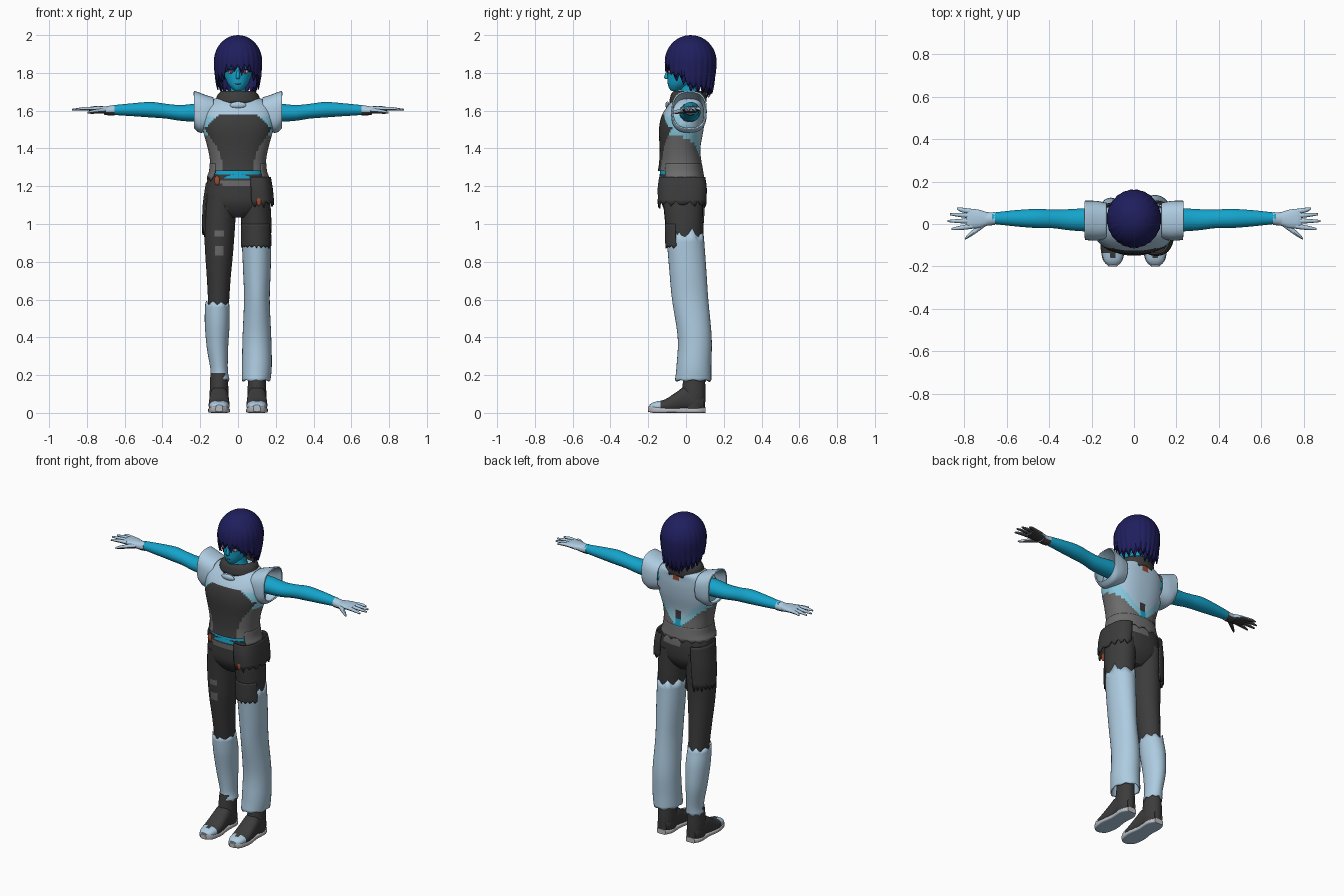
import bpy, bmesh, math, random
from mathutils import Vector

random.seed(4)
if "Cube" in bpy.data.objects:
    bpy.data.objects.remove(bpy.data.objects["Cube"])

PALETTE = {
    "skin_teal": (.007, .37, .6), "pale_blue": (.42, .6, .75), "charcoal": (.045, .045, .045),
    "mid_grey": (.15, .15, .15), "hair_indigo": (.014, .013, .11), "sole_grey": (.5, .5, .52),
    "rust": (.33, .07, .03), "light_cyan": (.25, .6, .75), "eye_red": (.25, .02, .08),
}
MATS = {}
for label, rgb in PALETTE.items():
    m = MATS[label] = bpy.data.materials.new(label)
    m.diffuse_color = (*rgb, 1)
    m.use_nodes = True
    m.node_tree.nodes["Principled BSDF"].inputs["Base Color"].default_value = (*rgb, 1)
parts = []


def finish(name, bm, colour, thick=0):
    """Turn a bmesh into an object; colour is a name or a rule(centre, normal)."""
    bmesh.ops.recalc_face_normals(bm, faces=bm.faces)
    mesh = bpy.data.meshes.new(name)
    slots = []
    for f in bm.faces:
        c = colour(f.calc_center_median(), f.normal) if callable(colour) else colour
        if c not in slots:
            slots.append(c)
            mesh.materials.append(MATS[c])
        f.material_index = slots.index(c)
    bm.to_mesh(mesh)
    bm.free()
    ob = bpy.data.objects.new(name, mesh)
    bpy.context.collection.objects.link(ob)
    if thick:
        mod = ob.modifiers.new("thickness", "SOLIDIFY")
        mod.thickness = thick
    parts.append(ob)
    return ob


def spline(rows, steps):
    """Catmull-Rom interpolation through section rows."""
    pts = [Vector(r) for r in rows]
    out = []
    for i in range(len(pts) - 1):
        a, b, c, d = pts[max(i - 1, 0)], pts[i], pts[i + 1], pts[min(i + 2, len(pts) - 1)]
        for k in range(steps):
            t = k / steps
            out.append(b + (c - a) * t / 2 + (a - b * 2.5 + c * 2 - d / 2) * t * t
                       + (b * 1.5 - a / 2 - c * 1.5 + d / 2) * t ** 3)
    return out + [pts[-1]]


def loft(name, axis, rows, colour, n=32, p=2, steps=5, thick=0, jag=0, jag_top=0, arc=None):
    """Rows are (t, u, v, radius_u, radius_v) along the axis; jag makes ragged ends."""
    bm = bmesh.new()
    rings = []
    secs = spline(rows, steps)
    a0, a1 = arc or (0, math.tau)
    count = n + 1 if arc else n
    for i, (t, u, v, ru, rv) in enumerate(secs):
        ring = []
        for k in range(count):
            a = a0 + (a1 - a0) * k / n
            c, s = math.cos(a), math.sin(a)
            pu = u + ru * math.copysign(abs(c) ** (2 / p), c)
            pv = v + rv * math.copysign(abs(s) ** (2 / p), s)
            tooth = (0, .5, 1, .4)[k % 4] * random.uniform(.4, 1)
            tt = t - jag * tooth if i == len(secs) - 1 else t + jag_top * tooth if i == 0 else t
            ring.append(bm.verts.new({"x": (tt, pu, pv), "y": (pu, tt, pv), "z": (pu, pv, tt)}[axis]))
        rings.append(ring)
    for r, q in zip(rings, rings[1:]):
        for k in range(n):
            j = (k + 1) % count
            bm.faces.new((r[k], r[j], q[j], q[k]))
    if not thick:
        bm.faces.new(rings[0])
        bm.faces.new(rings[-1])
    return finish(name, bm, colour, thick)


def ball(name, centre, size, colour):
    bm = bmesh.new()
    bmesh.ops.create_uvsphere(bm, u_segments=14, v_segments=8, radius=1)
    for v in bm.verts:
        v.co = Vector(c + a * b for c, a, b in zip(centre, v.co, size))
    return finish(name, bm, colour)


# Torso: dark front panel, pale yoke, grey flanks, torn back
def torso_colour(c, nrm):
    x, y, z = abs(c.x), c.y, c.z
    if y < -.03:
        panel = .085 + .09 * min(1, max(0, (z - 1.33) / .17)) ** 1.5
        if x < panel and z < 1.575 - max(0, x - .1) * .9:
            return "charcoal"
        if z > 1.57:
            return "pale_blue"
        return "light_cyan" if z > 1.47 else "mid_grey"
    if y > .03 and x < .025 and z < 1.42:
        return "skin_teal" if z < 1.36 else "charcoal"
    if y > .03 and x < .02 and z > 1.61:
        return "rust"
    if z > 1.35 + x * .95:
        return "pale_blue"
    return "light_cyan" if z > 1.31 + x * .85 else "mid_grey"


loft("torso", "z", [(1.675, 0, .02, .09, .065), (1.655, 0, .015, .14, .085), (1.62, 0, 0, .18, .1),
                    (1.57, 0, -.015, .188, .115), (1.5, 0, -.025, .186, .118), (1.4, 0, -.032, .16, .108),
                    (1.33, 0, -.03, .148, .112), (1.28, 0, -.03, .15, .119)],
     torso_colour, n=72, p=2.3, steps=6)
loft("back_hem", "z", [(1.32, 0, -.03, .15, .114), (1.28, 0, -.03, .154, .121), (1.25, 0, -.028, .165, .124)],
     "mid_grey", n=48, p=2.3, thick=.006, jag=.03, arc=(-.22 * math.pi, 1.22 * math.pi))
loft("waist", "z", [(1.3, 0, -.03, .14, .105), (1.24, 0, -.03, .145, .112)], "skin_teal", p=2.3)
loft("collar", "z", [(1.705, 0, .02, .085, .085), (1.685, 0, .015, .108, .095), (1.65, 0, .01, .12, .098)],
     "charcoal", thick=.01, jag=.02)
ball("chest_clasp", (0, -.098, 1.63), (.045, .012, .018), "pale_blue")


# Trousers with worn patches
def hip_colour(c, nrm):
    x, z = c.x, c.z
    if c.y < -.03 and (1.205 < z < 1.235 and abs(x) < .09 or -.12 < x < -.05 and 1.06 < z < 1.09):
        return "mid_grey"
    if c.y > .03 and -.02 < x < .1 and 1.2 < z < 1.24:
        return "mid_grey"
    return "charcoal"


def thigh_colour(c, nrm):
    worn = c.y < 0 and abs(c.x + .1) < .022 and (.83 < c.z < .88 or .94 < c.z < .97)
    return "mid_grey" if worn else "charcoal"


loft("hips", "z", [(1.262, 0, -.025, .158, .114), (1.2, 0, -.02, .166, .116), (1.12, 0, -.02, .168, .112),
                   (1.07, 0, -.02, .13, .09), (1.035, 0, -.02, .05, .06)], hip_colour, n=56, p=2.4)
loft("right_thigh", "z", [(1.16, -.088, -.018, .08, .108), (1, -.097, -.015, .082, .095),
                          (.85, -.1, -.01, .074, .085), (.7, -.102, .005, .062, .075),
                          (.54, -.103, .022, .053, .066)], thigh_colour, n=40, steps=9)
loft("right_calf", "z", [(.57, -.11, .022, .064, .076), (.48, -.11, .036, .066, .082),
                         (.35, -.109, .05, .057, .074), (.23, -.1, .052, .046, .06),
                         (.18, -.097, .048, .051, .06)], "pale_blue", thick=.005, jag=.02, jag_top=.04)
loft("left_thigh", "z", [(1.16, .088, -.018, .08, .108), (1, .097, -.01, .08, .098),
                         (.84, .098, -.005, .072, .088)], "charcoal")
loft("left_trouser_leg", "z", [(.93, .098, -.004, .079, .099), (.75, .1, .01, .073, .098),
                               (.6, .1, .022, .068, .096), (.4, .1, .046, .076, .09),
                               (.25, .1, .042, .079, .092), (.175, .096, .038, .076, .096)],
     "pale_blue", thick=.006, jag=.014, jag_top=.05)
# Dark cloth hanging over the top of the loose trouser leg, longer at the front
loft("left_thigh_front", "z", [(1, .097, -.012, .082, .1), (.92, .098, -.008, .083, .103),
                               (.885, .098, -.006, .083, .103)], "charcoal", thick=.005, jag=.015,
     arc=(-.95 * math.pi, -.15 * math.pi))

# Ragged hip pockets
loft("left_hip_pocket", "z", [(1.25, .098, -.02, .076, .122), (1.19, .104, -.02, .08, .13),
                              (1.12, .108, -.02, .083, .128)], "charcoal", thick=.008, jag=.04,
     p=2.5, arc=(-.62 * math.pi, .5 * math.pi))
loft("right_hip_flap", "z", [(1.22, -.1, 0, .07, .1), (1.1, -.104, 0, .083, .1), (.98, -.108, 0, .082, .092)],
     "charcoal", thick=.008, jag=.05, arc=(.5 * math.pi, 1.2 * math.pi))
for label, x, z, w in (("left_rust_tear", .11, 1.12, .014), ("right_rust_tear", -.11, 1.23, .016)):
    ball(label, (x, -.143 if x > 0 else -.118, z), (w, .008, .025), "rust")


# Boots, arms and gloved hands, one of each per side
def foot_colour(c, nrm):
    return "pale_blue" if c.y < -.135 and abs(nrm.z) < .98 else "charcoal"


def sole_colour(c, nrm):
    return "pale_blue" if nrm.z < -.8 else "sole_grey"


def glove_colour(c, nrm):
    return "charcoal" if nrm.z < -.25 else "pale_blue"


for side, s in (("left", 1), ("right", -1)):
    fx = .1 * s
    loft(side + "_boot_shaft", "z", [(.21, fx, .045, .045, .055), (.15, fx, .042, .048, .06),
                                     (.09, fx, .04, .05, .063), (.02, fx, .04, .046, .06)], "charcoal")
    loft(side + "_boot_foot", "y", [(-.194, fx, .028, .022, .014), (-.17, fx, .033, .043, .024),
                                    (-.11, fx, .038, .055, .034), (-.05, fx, .058, .053, .053),
                                    (0, fx, .075, .05, .064), (.06, fx, .06, .047, .05),
                                    (.096, fx, .05, .03, .035)], foot_colour, p=2.4)
    loft(side + "_boot_sole", "y", [(-.2, fx, .02, .018, .014), (-.17, fx, .017, .046, .017),
                                    (-.1, fx, .013, .058, .013), (-.02, fx, .013, .048, .013),
                                    (.06, fx, .013, .05, .013), (.102, fx, .015, .03, .015)], sole_colour, p=5)
    loft(side + "_arm", "x", [(.12 * s, .02, 1.59, .055, .05), (.2 * s, .02, 1.59, .056, .05),
                              (.3 * s, .02, 1.588, .05, .042), (.38 * s, .024, 1.597, .044, .039),
                              (.46 * s, .026, 1.605, .045, .041), (.56 * s, .027, 1.605, .038, .034),
                              (.67 * s, .027, 1.603, .026, .025)], "skin_teal")
    loft(side + "_shoulder_cap", "x", [(.13 * s, .015, 1.585, .085, .085), (.17 * s, .015, 1.585, .093, .098),
                                       (.205 * s, .016, 1.59, .094, .106), (.232 * s, .018, 1.605, .092, .1)],
         "pale_blue", thick=.008, p=2.6)
    loft(side + "_cuff", "x", [(.655 * s, .026, 1.602, .03, .028), (.68 * s, .024, 1.6, .031, .026),
                               (.71 * s, .024, 1.6, .034, .021)], glove_colour, n=20)
    loft(side + "_palm", "x", [(.69 * s, .024, 1.602, .03, .02), (.73 * s, .024, 1.606, .043, .018),
                               (.77 * s, .026, 1.609, .046, .014), (.79 * s, .026, 1.608, .042, .01)],
         glove_colour, n=20, p=2.4)
    for finger, y, dy, tip in (("index", -.01, -.014, .86), ("middle", .014, 0, .878),
                               ("ring", .038, .008, .867), ("little", .058, .016, .835)):
        loft(f"{side}_{finger}_finger", "x", [(.76 * s, y, 1.609, .012, .011), (.81 * s, y + dy / 2, 1.61, .011, .01),
                                              (tip * s, y + dy, 1.605, .005, .005)], glove_colour, n=10, steps=4)
    loft(side + "_thumb", "x", [(.7 * s, .005, 1.6, .016, .014), (.74 * s, -.025, 1.597, .015, .013),
                                (.775 * s, -.052, 1.593, .011, .01), (.797 * s, -.07, 1.59, .005, .005)],
         glove_colour, n=10, steps=4)
    # Face details
    ball(side + "_eye", (.036 * s, -.086, 1.806), (.018, .008, .011), "sole_grey")
    ball(side + "_iris", (.035 * s, -.091, 1.806), (.008, .005, .01), "eye_red")
    ball(side + "_lash", (.037 * s, -.088, 1.818), (.021, .008, .004), "hair_indigo")
    ball(side + "_ear", (.084 * s, .012, 1.8), (.01, .018, .028), "skin_teal")

# Head
loft("neck", "z", [(1.77, 0, .01, .04, .045), (1.7, 0, .015, .04, .043), (1.63, 0, .02, .055, .055)], "skin_teal")
loft("head", "z", [(1.703, 0, -.06, .015, .015), (1.715, 0, -.052, .03, .035), (1.74, 0, -.036, .052, .06),
                   (1.78, 0, -.015, .07, .084), (1.83, 0, 0, .08, .098), (1.9, 0, .02, .085, .1),
                   (1.955, 0, .025, .055, .07)], "skin_teal")
loft("nose", "z", [(1.768, 0, -.1, .008, .01), (1.778, 0, -.1, .011, .016), (1.815, 0, -.094, .006, .008)],
     "skin_teal", n=12)
ball("mouth", (0, -.093, 1.742), (.016, .005, .003), "eye_red")


# Hair: layered shells whose pointed ends follow a fringe-to-nape hemline
def hemline(d):
    stops = [(0, 1.825), (.5, 1.83), (.75, 1.785), (1.25, 1.78), (1.5, 1.73), (2.2, 1.72), (math.pi, 1.7)]
    for (a, za), (b, zb) in zip(stops, stops[1:]):
        if d <= b + .001:
            return za + (zb - za) * (d - a) / (b - a)


def hair_layer(name, scale, drop, tooth, thick):
    bm = bmesh.new()
    n, rows = 144, 18
    crown = bm.verts.new((0, .025, 1.86 + .14 * scale))
    cols = []
    for k in range(n):
        a = math.tau * k / n - math.pi
        if k % tooth == 0:
            depth, flick = random.uniform(.025, .06), random.uniform(0, .16)
        point = 1 - abs(2 * (k % tooth) / tooth - 1)
        end = hemline(abs(a)) - drop + .02 - depth * point
        col = []
        for j in range(1, rows + 1):
            t = j / rows
            z = 1.86 + .14 * scale - (1.86 + .14 * scale - end) * (1 - math.cos(t * math.pi / 2)) ** .85
            h = (z - 1.86) / (.14 * scale)
            f = math.sqrt(max(0, 1 - h * h)) if h > 0 else 1 - .17 * h * h
            f *= 1 + .03 * t * (point - .5) + flick * point * max(0, t - .8) * 4 * (abs(a) > 1.2)
            col.append(bm.verts.new((.128 * scale * f * math.sin(a), .025 - .137 * scale * f * math.cos(a), z)))
        cols.append(col)
    for k in range(n):
        p, q = cols[k], cols[(k + 1) % n]
        bm.faces.new((crown, p[0], q[0]))
        for j in range(rows - 1):
            bm.faces.new((p[j], p[j + 1], q[j + 1], q[j]))
    finish(name, bm, "hair_indigo", thick)


hair_layer("hair_outer", 1, 0, 6, .006)
hair_layer("hair_inner", .94, .01, 8, .005)

bpy.ops.object.select_all(action="DESELECT")
for ob in parts:
    ob.select_set(True)
bpy.context.view_layer.objects.active = parts[0]
bpy.ops.object.shade_smooth_by_angle(angle=math.radians(40))
